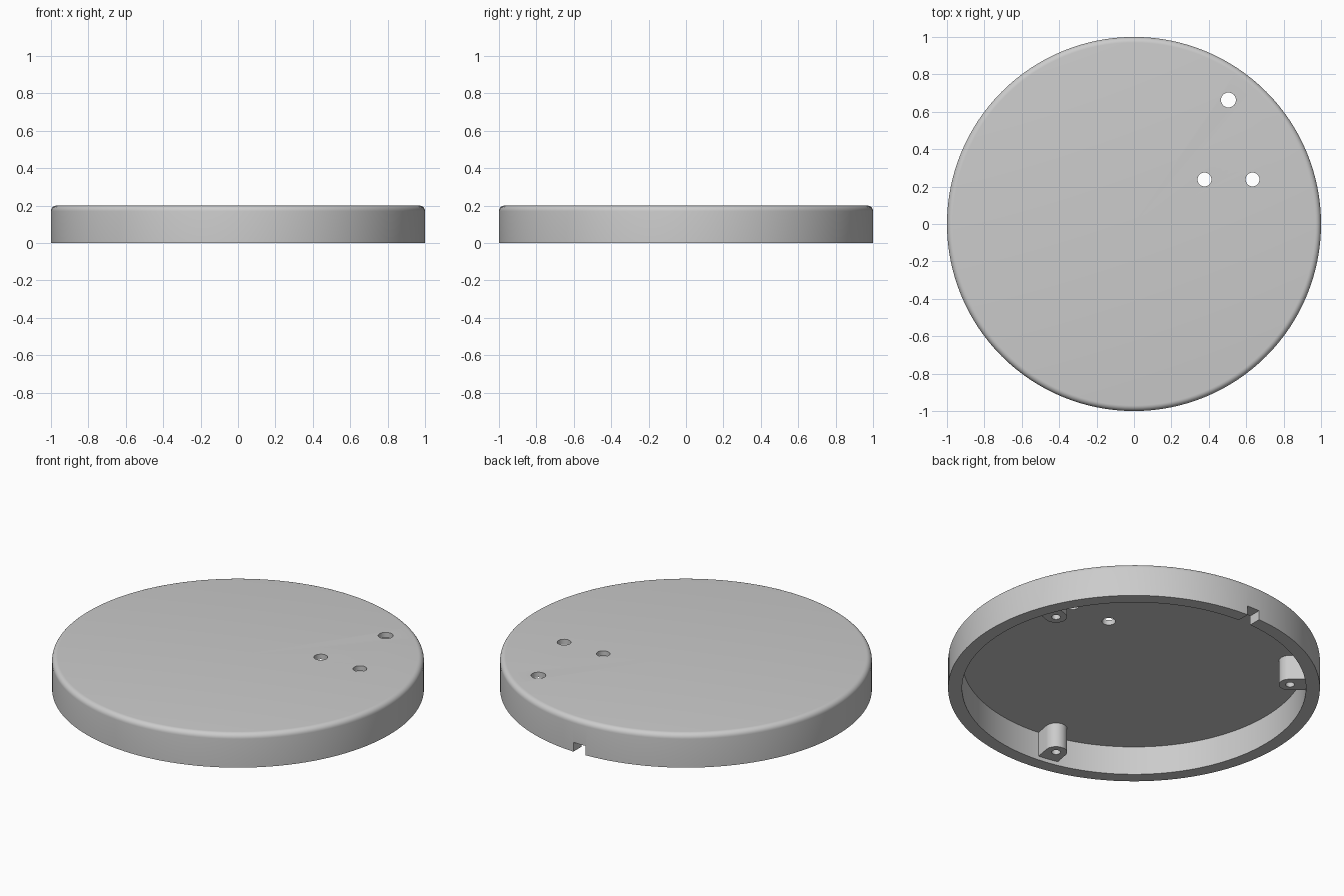
import bpy
import bmesh
from math import radians, sin, cos, pi
from mathutils import Matrix, Vector

HEIGHT = 0.2
ROOF = 0.17        # underside of the lid plate
INNER = 0.925      # inner wall radius
FILLET = 0.03
SEGMENTS = 128

cube = bpy.data.objects.get("Cube")
if cube:
    bpy.data.objects.remove(cube, do_unlink=True)

grey = bpy.data.materials.new("light_grey")
grey.use_nodes = True
colour = (0.6, 0.6, 0.6, 1)
grey.diffuse_color = colour
grey.node_tree.nodes["Principled BSDF"].inputs["Base Color"].default_value = colour


def make_object(name, bm):
    bmesh.ops.recalc_face_normals(bm, faces=bm.faces)
    mesh = bpy.data.meshes.new(name)
    bm.to_mesh(mesh)
    bm.free()
    mesh.materials.append(grey)
    obj = bpy.data.objects.new(name, mesh)
    bpy.context.collection.objects.link(obj)
    return obj


def prism(name, outline, bottom, top):
    bm = bmesh.new()
    face = bm.faces.new([bm.verts.new((x, y, bottom)) for x, y in outline])
    extruded = bmesh.ops.extrude_face_region(bm, geom=[face])["geom"]
    verts = [v for v in extruded if isinstance(v, bmesh.types.BMVert)]
    bmesh.ops.translate(bm, verts=verts, vec=(0, 0, top - bottom))
    return make_object(name, bm)


def circle(x, y, radius, count=32):
    return [(x + radius * cos(2 * pi * i / count), y + radius * sin(2 * pi * i / count))
            for i in range(count)]


def cut(obj, cutter):
    cutter.hide_render = True
    mod = obj.modifiers.new("cut", "BOOLEAN")
    mod.operation = "DIFFERENCE"
    mod.solver = "EXACT"
    mod.object = cutter
    activate(obj)
    bpy.ops.object.modifier_apply(modifier=mod.name)
    bpy.data.objects.remove(cutter, do_unlink=True)


def activate(obj):
    bpy.ops.object.select_all(action="DESELECT")
    obj.select_set(True)
    bpy.context.view_layer.objects.active = obj


def smooth(obj):
    activate(obj)
    bpy.ops.object.shade_smooth_by_angle(angle=radians(30))


# Round cover: hollow shell turned from a profile with a rounded top edge
arc = [(1 - FILLET + FILLET * cos(a), HEIGHT - FILLET + FILLET * sin(a))
       for a in (pi / 2 * i / 6 for i in range(7))]
profile = [(0, ROOF), (INNER, ROOF), (INNER, 0), (1, 0)] + arc + [(0, HEIGHT)]
bm = bmesh.new()
verts = [bm.verts.new((r, 0, z)) for r, z in profile]
edges = [bm.edges.new(pair) for pair in zip(verts, verts[1:])]
bmesh.ops.spin(bm, geom=verts + edges, cent=(0, 0, 0), axis=(0, 0, 1),
               angle=2 * pi, steps=SEGMENTS, use_duplicate=False)
bmesh.ops.remove_doubles(bm, verts=bm.verts, dist=0.0001)
cover = make_object("round_cover", bm)

# Three through holes in the lid plate
for x, y, radius in ((0.505, 0.663, 0.04), (0.377, 0.238, 0.037), (0.634, 0.238, 0.037)):
    cut(cover, prism("hole_cutter", circle(x, y, radius), 0.1, 0.3))

# Cable notch in the back of the wall
notch = [(-0.04, 0.85), (0.04, 0.85), (0.04, 1.1), (-0.04, 1.1)]
cut(cover, prism("notch_cutter", notch, -0.1, 0.055))
smooth(cover)

# Screw bosses: round inside end, square end set into the wall, blind hole
BOSS_X, BOSS_R = 0.839, 0.06
outline = [(BOSS_X + BOSS_R * cos(a), BOSS_R * sin(a))
           for a in (pi / 2 + pi * i / 16 for i in range(17))]
outline += [(0.945, -BOSS_R), (0.945, BOSS_R)]
for number, angle in enumerate((20, 140, 260), 1):
    boss = prism(f"screw_boss_{number}", outline, 0.023, ROOF + 0.005)
    cut(boss, prism("screw_cutter", circle(BOSS_X, 0, 0.024, 24), -0.1, 0.15))
    boss.data.transform(Matrix.Rotation(radians(angle), 4, "Z"))
    smooth(boss)
